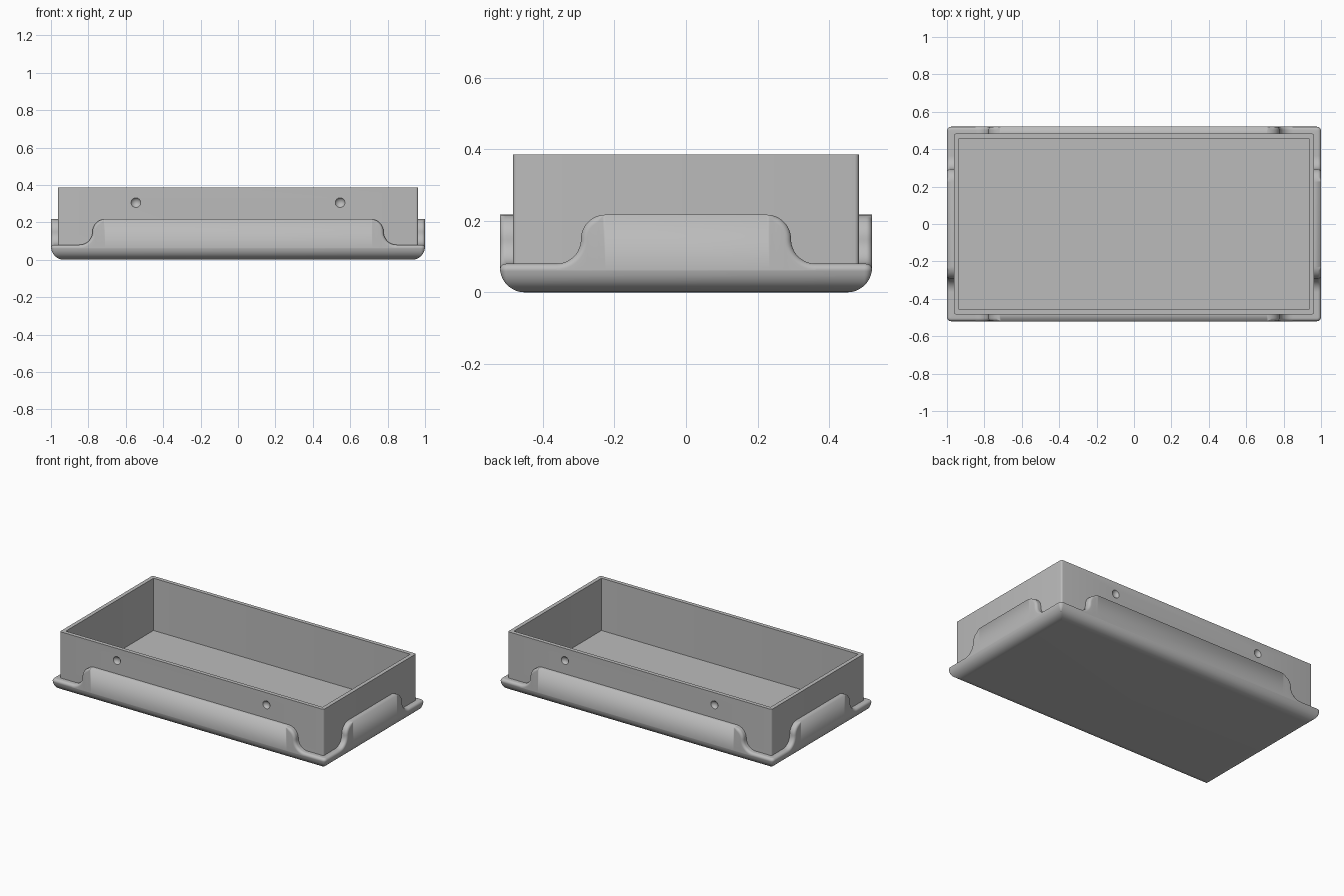
import bpy, bmesh
from math import sin, cos, pi, radians

cube = bpy.data.objects.get("Cube")
if cube:
    bpy.data.objects.remove(cube, do_unlink=True)

HX, HY = 1.0, 0.52          # outer half sizes
LIP = 0.037                 # lip thickness
LOW, HIGH = 0.08, 0.217     # lip heights at corners and along sides
BASE_R, RIM_R = 0.07, 0.017 # bottom and rim rounding
TOP, FLOOR, WALL = 0.385, 0.04, 0.026

grey = bpy.data.materials.new("plain grey")
grey.use_nodes = True
colour = (0.5, 0.5, 0.5, 1)
grey.diffuse_color = colour
grey.node_tree.nodes["Principled BSDF"].inputs["Base Color"].default_value = colour


def make_object(name, bm):
    bmesh.ops.recalc_face_normals(bm, faces=bm.faces)
    mesh = bpy.data.meshes.new(name)
    bm.to_mesh(mesh)
    bm.free()
    mesh.materials.append(grey)
    obj = bpy.data.objects.new(name, mesh)
    bpy.context.collection.objects.link(obj)
    return obj


def activate(obj):
    bpy.ops.object.select_all(action='DESELECT')
    obj.select_set(True)
    bpy.context.view_layer.objects.active = obj


def smooth(obj):
    activate(obj)
    bpy.ops.object.shade_smooth_by_angle(angle=radians(30))


def ring(bm, inset, z, radius, steps=5):
    """Rounded rectangle of vertices, inset from the outer size."""
    verts = []
    for k, (sx, sy) in enumerate([(1, 1), (-1, 1), (-1, -1), (1, -1)]):
        cx, cy = sx * (HX - inset - radius), sy * (HY - inset - radius)
        for i in range(steps + 1):
            a = (k + i / steps) * pi / 2
            verts.append(bm.verts.new((cx + radius * cos(a), cy + radius * sin(a), z)))
    return verts


# Tray: one closed profile from the underside, over the rim, to the inner floor
profile = []
for i in range(11):
    a = i / 10 * pi / 2
    inset = BASE_R * (1 - sin(a))
    profile.append((inset, BASE_R * (1 - cos(a)), max(0.022 - inset, 0.002)))
profile[-1] = (0, LOW - RIM_R, 0.022)
for i in range(1, 7):
    a = i / 6 * pi / 2
    inset = RIM_R * (1 - cos(a))
    profile.append((inset, LOW - RIM_R + RIM_R * sin(a), 0.022 - inset))
profile += [(LIP, LOW, 0.012), (LIP, TOP, 0.012),
            (LIP + WALL, TOP, 0.002), (LIP + WALL, FLOOR, 0.002)]

bm = bmesh.new()
rings = [ring(bm, *p) for p in profile]
for lower, upper in zip(rings, rings[1:]):
    for i in range(len(lower)):
        j = (i + 1) % len(lower)
        bm.faces.new((lower[i], lower[j], upper[j], upper[i]))
bm.faces.new(rings[0])
bm.faces.new(rings[-1])
tray = make_object("tray", bm)

# Round dimples in the long walls
for sx in (-1, 1):
    for sy in (-1, 1):
        bpy.ops.mesh.primitive_uv_sphere_add(
            segments=32, ring_count=24, radius=0.03,
            location=(sx * 0.546, sy * (HY - LIP + 0.015), 0.305))
        cutter = bpy.context.object
        cutter.hide_render = True
        cutter.data.materials.append(grey)
        activate(tray)
        cut = tray.modifiers.new("dimple", 'BOOLEAN')
        cut.operation, cut.solver, cut.object = 'DIFFERENCE', 'EXACT', cutter
        bpy.ops.object.modifier_apply(modifier=cut.name)
        bpy.data.objects.remove(cutter, do_unlink=True)
smooth(tray)


def lip_outline(flat):
    """S-curve down one side: (u, z, inward normal, rim radius), then mirrored."""
    r = (HIGH - LOW) / 2
    half = []
    for i in range(13):     # rounded shoulder
        a = i / 12 * pi / 2
        half.append((flat + r * sin(a), HIGH - r + r * cos(a),
                     -sin(a), -cos(a), RIM_R * min(1, i / 3)))
    for i in range(1, 13):  # hollow foot
        a = i / 12 * pi / 2
        half.append((flat + 2 * r - r * cos(a), LOW + r - r * sin(a),
                     -cos(a), -sin(a), RIM_R))
    left = [(-u, z, -nu, nz, rad) for u, z, nu, nz, rad in reversed(half)]
    return left + half


def raised_lip(name, flat, place):
    """Raised lip panel lying against a wall; place maps (u, depth, z) to space."""
    bm = bmesh.new()
    columns = []
    for u, z, nu, nz, rad in lip_outline(flat):
        pts = [(u, -0.002, z)]
        for i in range(7):
            a = pi / 2 * (1 - i / 6)
            off = rad * (1 - sin(a))
            pts.append((u + nu * off, LIP - rad + rad * cos(a), z + nz * off))
        pts.append((pts[-1][0], LIP, LOW - RIM_R - 0.001))
        columns.append([bm.verts.new(place(*p)) for p in pts])
    for a, b in zip(columns, columns[1:]):
        for i in range(len(a) - 1):
            bm.faces.new((a[i], b[i], b[i + 1], a[i + 1]))
    bmesh.ops.remove_doubles(bm, verts=bm.verts, dist=0.00005)
    bmesh.ops.recalc_face_normals(bm, faces=bm.faces)
    # Make the open panel face outwards
    outer = max(bm.faces, key=lambda f: f.calc_area())
    if outer.normal.dot(outer.calc_center_median()) < 0:
        bmesh.ops.reverse_faces(bm, faces=bm.faces)
    mesh = bpy.data.meshes.new(name)
    bm.to_mesh(mesh)
    bm.free()
    mesh.materials.append(grey)
    obj = bpy.data.objects.new(name, mesh)
    bpy.context.collection.objects.link(obj)
    smooth(obj)


WX, WY = HX - LIP, HY - LIP
raised_lip("front_lip", 0.71, lambda u, d, z: (u, -WY - d, z))
raised_lip("back_lip", 0.71, lambda u, d, z: (u, WY + d, z))
raised_lip("left_lip", 0.225, lambda u, d, z: (WX + d, u, z))
raised_lip("right_lip", 0.225, lambda u, d, z: (-WX - d, u, z))
